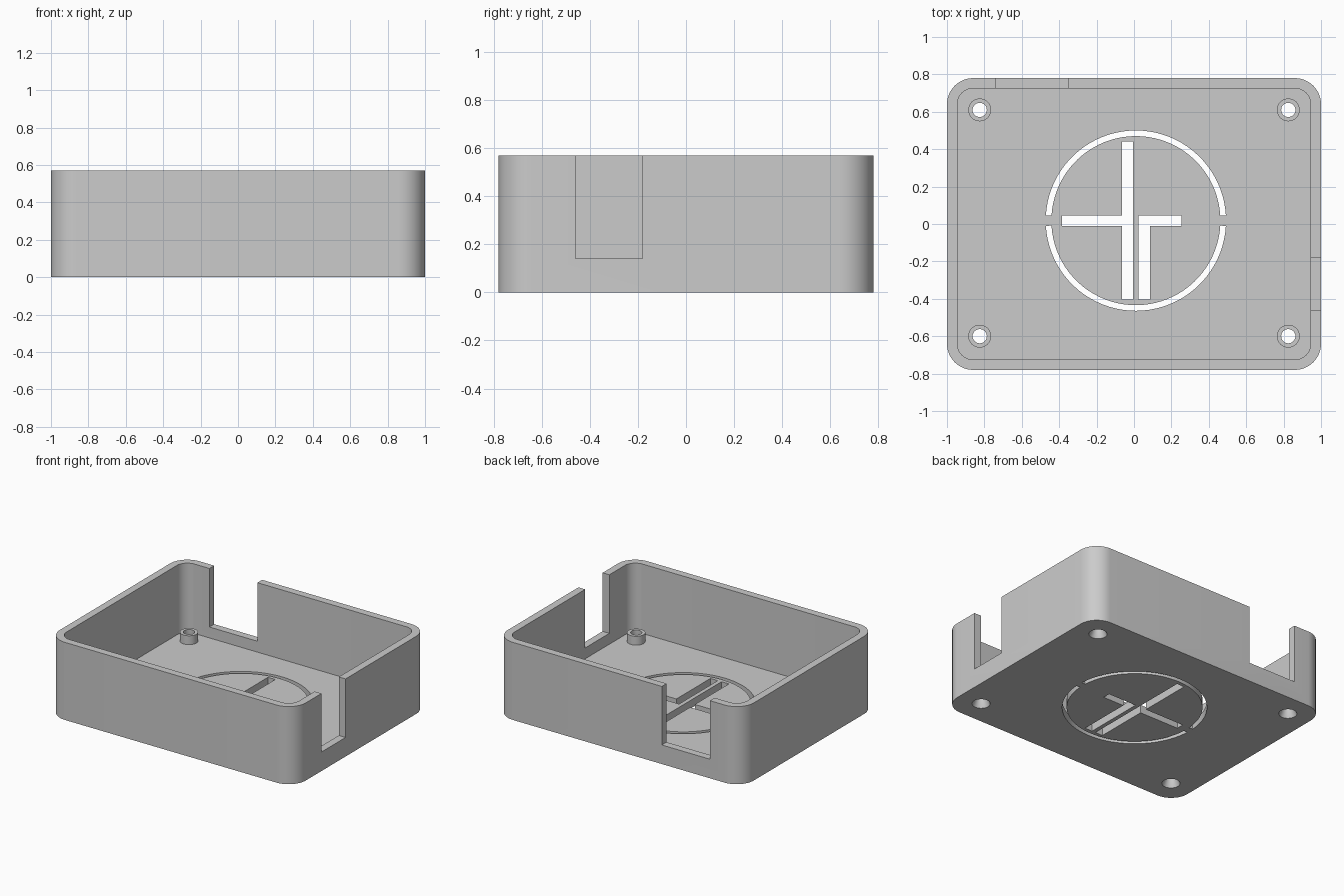
import bpy, bmesh
from math import pi, cos, sin

cube = bpy.data.objects.get("Cube")
if cube:
    bpy.data.objects.remove(cube, do_unlink=True)

HALF_X, HALF_Y, HEIGHT = 1.0, 0.78, 0.57
WALL, FLOOR, CORNER = 0.055, 0.06, 0.14
SILL, POST_TOP = 0.14, 0.125

grey = bpy.data.materials.new("plain grey")
grey.use_nodes = True
grey.diffuse_color = (0.6, 0.6, 0.6, 1)
grey.node_tree.nodes["Principled BSDF"].inputs["Base Color"].default_value = (0.6, 0.6, 0.6, 1)


def arc(cx, cy, r, a0, a1, steps):
    return [(cx + r * cos(a0 + (a1 - a0) * i / steps),
             cy + r * sin(a0 + (a1 - a0) * i / steps)) for i in range(steps + 1)]


def rounded_rect(hx, hy, r):
    pts = []
    for k, (sx, sy) in enumerate([(1, 1), (-1, 1), (-1, -1), (1, -1)]):
        pts += arc(sx * (hx - r), sy * (hy - r), r, k * pi / 2, (k + 1) * pi / 2, 12)
    return pts


def rect(x0, x1, y0, y1):
    return [(x0, y0), (x1, y0), (x1, y1), (x0, y1)]


def loft(name, sections):
    """Solid through (outline, z) sections with equal point counts."""
    bm = bmesh.new()
    rings = [[bm.verts.new((x, y, z)) for x, y in pts] for pts, z in sections]
    for low, high in zip(rings, rings[1:]):
        for i in range(len(low)):
            j = (i + 1) % len(low)
            bm.faces.new((low[i], low[j], high[j], high[i]))
    bm.faces.new(rings[0][::-1])
    bm.faces.new(rings[-1])
    bmesh.ops.recalc_face_normals(bm, faces=bm.faces)
    mesh = bpy.data.meshes.new(name)
    bm.to_mesh(mesh)
    bm.free()
    mesh.materials.append(grey)
    obj = bpy.data.objects.new(name, mesh)
    bpy.context.collection.objects.link(obj)
    return obj


def prism(name, pts, z0, z1):
    return loft(name, [(pts, z0), (pts, z1)])


def circle(cx, cy, r):
    return arc(cx, cy, r, 0, 2 * pi, 32)[:-1]


def combine(target, tool, operation):
    bpy.context.view_layer.objects.active = target
    mod = target.modifiers.new(operation.lower(), 'BOOLEAN')
    mod.operation, mod.solver, mod.object = operation, 'EXACT', tool
    bpy.ops.object.modifier_apply(modifier=mod.name)
    bpy.data.objects.remove(tool, do_unlink=True)


# Open tray with rounded corners
case = prism("case", rounded_rect(HALF_X, HALF_Y, CORNER), 0, HEIGHT)
combine(case, prism("cavity", rounded_rect(HALF_X - WALL, HALF_Y - WALL, CORNER - WALL),
                    FLOOR, 1), 'DIFFERENCE')

# Cable notches in the back and left walls
combine(case, prism("back_notch", rect(-0.74, -0.35, 0.66, 0.9), SILL, 1), 'DIFFERENCE')
combine(case, prism("left_notch", rect(0.88, 1.1, -0.46, -0.18), SILL, 1), 'DIFFERENCE')

# Screw posts with countersunk through holes
for x in (-0.825, 0.825):
    for y in (-0.6, 0.61):
        combine(case, prism("post", circle(x, y, 0.061), FLOOR / 2, POST_TOP), 'UNION')
        combine(case, loft("screw_hole", [(circle(x, y, 0.07), -0.02),
                                          (circle(x, y, 0.038), 0.05),
                                          (circle(x, y, 0.038), 0.3)]), 'DIFFERENCE')

# Two half-ring vents in the floor
GAP = 0.059
for start in (0, pi):
    a0, a1 = start + GAP, start + pi - GAP
    half_ring = arc(0.01, 0.018, 0.482, a0, a1, 40) + arc(0.01, 0.018, 0.452, a1, a0, 40)
    combine(case, prism("ring_vent", half_ring, -0.1, 0.1), 'DIFFERENCE')

# Straight vents: a long slot with a side arm, and an angled slot
BAR_LOW, BAR_HIGH, FOOT = -0.01, 0.045, -0.405
tee = [(-0.065, FOOT), (-0.005, FOOT), (-0.005, 0.44), (-0.065, 0.44),
       (-0.065, BAR_HIGH), (-0.385, BAR_HIGH), (-0.385, BAR_LOW), (-0.065, BAR_LOW)]
angle = [(0.025, FOOT), (0.085, FOOT), (0.085, BAR_LOW),
         (0.255, BAR_LOW), (0.255, BAR_HIGH), (0.025, BAR_HIGH)]
for pts in (tee, angle):
    combine(case, prism("slot_vent", pts, -0.1, 0.1), 'DIFFERENCE')

# Smooth the round corners, keep the edges crisp
bpy.ops.object.select_all(action='DESELECT')
case.select_set(True)
bpy.context.view_layer.objects.active = case
bpy.ops.object.shade_smooth_by_angle(angle=pi / 6)
